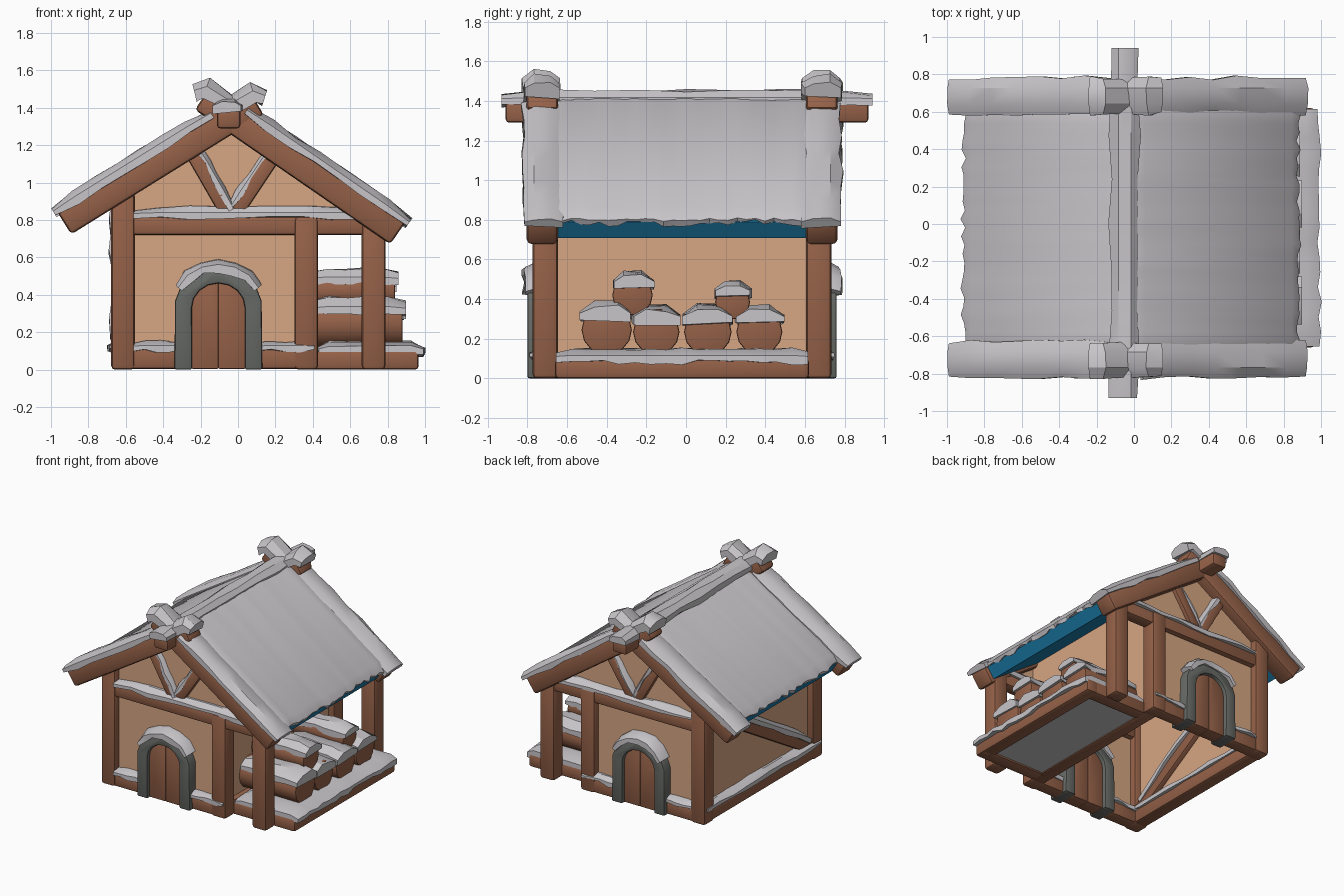
import bpy, bmesh, math, random
from mathutils import Vector as V, Matrix

if "Cube" in bpy.data.objects:
    bpy.data.objects.remove(bpy.data.objects["Cube"])

random.seed(4)
X, Y, Z = V((1, 0, 0)), V((0, 1, 0)), V((0, 0, 1))


def material(name, rgb):
    m = bpy.data.materials.new(name)
    m.diffuse_color = (*rgb, 1)
    m.use_nodes = True
    m.node_tree.nodes["Principled BSDF"].inputs["Base Color"].default_value = m.diffuse_color
    return m


WOOD = material("brown wood", (0.30, 0.12, 0.065))
WALL = material("tan plaster", (0.68, 0.38, 0.225))
SNOW = material("pale grey snow", (0.58, 0.56, 0.58))
STONE = material("grey stone", (0.135, 0.143, 0.132))
BLUE = material("blue roof", (0.012, 0.20, 0.40))


def finish(name, bm, mat):
    bmesh.ops.recalc_face_normals(bm, faces=bm.faces[:])
    me = bpy.data.meshes.new(name)
    bm.to_mesh(me)
    bm.free()
    me.materials.append(mat)
    ob = bpy.data.objects.new(name, me)
    bpy.context.collection.objects.link(ob)
    return ob


def bevel(bm, size):
    edges = [e for e in bm.edges if e.is_manifold and e.calc_face_angle(0) > 0.7]
    if size:
        bmesh.ops.bevel(bm, geom=edges, offset=size, segments=2, profile=0.5, affect='EDGES')


def bar(name, a, b, w, h, side=Y, mat=WOOD, bev=0.018):
    """Box beam from a to b, w wide along side, h deep across it."""
    a, b = V(a), V(b)
    t = (b - a).normalized()
    up = side.cross(t).normalized()
    bm = bmesh.new()
    bmesh.ops.create_cube(bm, size=1)
    bmesh.ops.scale(bm, vec=((b - a).length, w, h), verts=bm.verts)
    bmesh.ops.recalc_face_normals(bm, faces=bm.faces[:])
    bevel(bm, bev)
    rot = Matrix((t, side, up)).transposed().to_4x4()
    bm.transform(Matrix.Translation((a + b) / 2) @ rot)
    return finish(name, bm, mat)


def prism(name, pts, y0, y1, mat, bev=0):
    """Outline in x, z pushed from y0 to y1."""
    bm = bmesh.new()
    f = bm.faces.new([bm.verts.new((x, y0, z)) for x, z in pts])
    r = bmesh.ops.extrude_face_region(bm, geom=[f])
    bmesh.ops.translate(bm, vec=(0, y1 - y0, 0),
                        verts=[v for v in r['geom'] if isinstance(v, bmesh.types.BMVert)])
    bmesh.ops.recalc_face_normals(bm, faces=bm.faces[:])
    bevel(bm, bev)
    return finish(name, bm, mat)


def snow(name, path, side=Y, w=0.15, h=0.05, drop=0.025, n=6, jag=0.012, bump=0.008):
    """Lumpy snow strip lying on a path, with a ragged lower edge."""
    path = [V(p) for p in path]
    pts = []
    for p, q in zip(path, path[1:]):
        pts += [p.lerp(q, i / n) for i in range(n)]
    pts.append(path[-1])
    r = lambda s: random.uniform(-s, s)
    bm, rings, last = bmesh.new(), [], len(pts) - 1
    for i, p in enumerate(pts):
        t = pts[min(i + 1, last)] - pts[max(i - 1, 0)]
        up = side.cross(t).normalized()
        up = -up if up.z < 0 else up
        k = 0.65 if i in (0, last) else 1
        s = min(0.28 * w, 0.065)
        l, m = -w / 2 + r(jag), w / 2 + r(jag)
        prof = [(l, -drop + r(jag)), (l, h * 0.35 * k), (s - w / 2, h * k + r(bump)),
                (w / 2 - s, h * k + r(bump)), (m, h * 0.35 * k), (m, -drop + r(jag))]
        rings.append([bm.verts.new(p + side * u + up * v) for u, v in prof])
    for a, b in zip(rings, rings[1:]):
        for j in range(6):
            bm.faces.new((a[j - 1], a[j], b[j], b[j - 1]))
    bm.faces.new(rings[0])
    bm.faces.new(rings[-1])
    return finish(name, bm, SNOW)


def arc(r, a0, a1, n=8):
    return [(-0.105 + r * math.cos(math.radians(a0 + (a1 - a0) * i / n)),
             0.33 + r * 0.93 * math.sin(math.radians(a0 + (a1 - a0) * i / n))) for i in range(n + 1)]


# roof slope lines: eave end and crossing tip in x, z
SLOPES = {"left": ((-0.93, 0.785), (0.10, 1.425)), "right": ((0.855, 0.73), (-0.19, 1.45))}


def slope(key, x, off=0.0, y=0.0):
    (x0, z0), (x1, z1) = SLOPES[key]
    nrm = V((z0 - z1, 0, x1 - x0)).normalized()
    nrm = -nrm if nrm.z < 0 else nrm
    return V((x, y, z0 + (z1 - z0) * (x - x0) / (x1 - x0))) + nrm * off


# front and back gable ends
for end, s in (("front", -1), ("back", 1)):
    y, yb = -0.02 + 0.69 * s, -0.02 + 0.705 * s
    prism(end + "_wall", [(-0.62, 0.04), (0.37, 0.04), (0.37, 0.77), (0.72, 0.77), (0.72, 0.83),
                          (-0.05, 1.34), (-0.62, 0.975)], y - 0.01, y + 0.01, WALL)
    for nm, x, top in (("left", -0.615, 0.95), ("middle", 0.365, 0.82), ("right", 0.725, 0.8)):
        bar(f"{end}_{nm}_post", (x, y, 0), (x, y, top), 0.127, 0.127, bev=0.022)
    bar(end + "_cross_beam", (-0.6, y, 0.77), (0.74, y, 0.77), 0.105, 0.1)
    snow(end + "_cross_beam_snow", [(-0.56, y, 0.825), (0.8, y, 0.825)], w=0.14, h=0.045, drop=0.015, n=9)
    for x0, x1 in ((-0.56, -0.31), (0.1, 0.41)):
        bar(end + "_sill", (x0 - 0.04, y, 0.058), (x1, y, 0.058), 0.11, 0.11)
        snow(end + "_sill_snow", [(x0, y, 0.118), (x1, y, 0.118)], w=0.14, h=0.035, drop=0.015, n=4)
    # gable braces
    for x0, x1 in ((-0.06, -0.25), (-0.01, 0.21)):
        a, b = V((x0, y, 0.84)), V((x1, y, 1.17))
        bar(end + "_gable_brace", a, b, 0.085, 0.075, bev=0.012)
        up = (b - a).cross(Y).normalized()
        up = -up if up.z < 0 else up
        snow(end + "_gable_brace_snow", [a + up * 0.035, b + up * 0.035], w=0.1, h=0.028, drop=0.01, n=4)
    # doorway
    prism(end + "_door_arch", [(0.13, 0)] + arc(0.235, 10, 170) + [(-0.34, 0), (-0.245, 0)]
          + arc(0.142, 180, 0) + [(0.037, 0)], y - 0.09, y + 0.09, STONE, 0.012)
    prism(end + "_door_plank_right", [(-0.105, 0.005), (0.04, 0.005)] + arc(0.145, 0, 90, 5),
          y - 0.06, y + 0.06, WOOD, 0.006)
    prism(end + "_door_plank_left", [(-0.25, 0.005), (-0.105, 0.005)] + arc(0.145, 90, 180, 5),
          y - 0.06, y + 0.06, WOOD, 0.006)
    snow(end + "_arch_snow", [(x, y, z) for x, z in arc(0.235, 28, 152, 6)], w=0.215, h=0.042, drop=0.025, n=1)
    # crossing roof beams, with snow on the slope and on the tip
    for key, tip, top in (("left", 0.10, -0.1), ("right", -0.19, 0.0)):
        e = SLOPES[key][0][0]
        d = math.copysign(0.03, e)
        bar(f"{end}_{key}_roof_beam", slope(key, e, 0, yb), slope(key, tip, 0, yb), 0.158, 0.145, bev=0.022)
        snow(f"{end}_{key}_beam_snow", [slope(key, e + d / 2, 0.075, yb), slope(key, top, 0.075, yb)],
             w=0.195, h=0.042, drop=0.025, n=7)
        snow(f"{end}_{key}_tip_snow", [slope(key, tip - d * 1.4, 0.0, yb), slope(key, tip - d * 0.3, 0.045, yb),
                                       slope(key, -0.05, 0.06, yb)], w=0.19, h=0.065, drop=0.04, n=1)

# side walls
bar("left_wall", (-0.615, -0.7, 0.5), (-0.615, 0.66, 0.5), 0.02, 0.94, X, WALL, 0)
bar("right_wall", (0.37, -0.7, 0.555), (0.37, 0.66, 0.555), 0.02, 1.03, X, WALL, 0)
bar("left_sill", (-0.615, -0.7, 0.058), (-0.615, 0.66, 0.058), 0.11, 0.11, X)
bar("right_sill", (0.365, -0.7, 0.058), (0.365, 0.66, 0.058), 0.11, 0.11, X)
snow("left_sill_snow", [(-0.615, -0.74, 0.118), (-0.615, 0.7, 0.118)], X, 0.15, 0.035, drop=0.015, n=9)
bar("left_brace", (-0.615, -0.66, 0.1), (-0.615, 0.62, 0.86), 0.1, 0.1, X)
snow("left_brace_snow", [(-0.615, -0.62, 0.18), (-0.615, 0.6, 0.905)], X, 0.13, 0.035, n=8)

# roof boards and their snow blankets
for key, eave, off in (("left", -0.875, -0.018), ("right", 0.83, 0.002)):
    a, b = slope(key, eave), slope(key, -0.05)
    side = (b - a).normalized()
    nrm = (slope(key, 0, 1) - slope(key, 0)).normalized()
    mid = (a + b) / 2
    c = mid + nrm * off
    bar(key + "_roof_board", c - Y * 0.66, c + Y * 0.62, (b - a).length, 0.1, side, BLUE, 0)
    c = mid + nrm * (off + 0.055) - side * 0.006
    snow(key + "_roof_snow", [c - Y * 0.67, c + Y * 0.63], side, (b - a).length + 0.012, 0.045,
         drop=0.008, n=28, jag=0.017, bump=0)

# ridge beam
bar("ridge_beam", (-0.05, -0.91, 1.345), (-0.05, 0.92, 1.345), 0.125, 0.11, X)
snow("ridge_snow", [(-0.05, -0.93, 1.40), (-0.05, 0.94, 1.40)], X, 0.155, 0.052, drop=0.025, n=8)

# log store platform
bar("platform_outer_beam", (0.91, -0.66, 0.05), (0.91, 0.62, 0.05), 0.11, 0.1, X)
for y in (-0.605, 0.565):
    bar("platform_end_beam", (0.4, y, 0.05), (0.965, y, 0.05), 0.11, 0.1)
snow("platform_snow", [(0.705, -0.655, 0.1), (0.705, 0.615, 0.1)], X, 0.57, 0.048, drop=0.02, n=16, jag=0.014)
bar("platform_snow_base", (0.64, -0.58, 0.06), (0.64, 0.54, 0.06), 0.48, 0.09, X, SNOW, 0)

# stacked logs
for y, z, r, x1 in ((-0.40, 0.245, 0.127, 0.88), (-0.15, 0.235, 0.117, 0.87), (0.11, 0.235, 0.12, 0.88),
                    (0.37, 0.235, 0.116, 0.87), (-0.27, 0.42, 0.102, 0.84), (0.235, 0.385, 0.088, 0.83)):
    bm = bmesh.new()
    bmesh.ops.create_cone(bm, cap_ends=True, segments=14, radius1=r, radius2=r, depth=x1 - 0.37)
    bevel(bm, 0.01)
    bm.transform(Matrix.Translation(((x1 + 0.37) / 2, y, z)) @ Matrix.Rotation(math.pi / 2, 4, 'Y'))
    finish("log", bm, WOOD)
    snow("log_snow", [(0.385, y, z + r * 0.52), (x1 + 0.018, y, z + r * 0.52)], Y, r * 1.98,
         r * 0.48 + 0.018, drop=0.02, n=5)

# smooth shading with crisp edges
for ob in bpy.context.collection.objects:
    ob.select_set(True)
    bpy.context.view_layer.objects.active = ob
bpy.ops.object.shade_smooth_by_angle(angle=math.radians(32))
